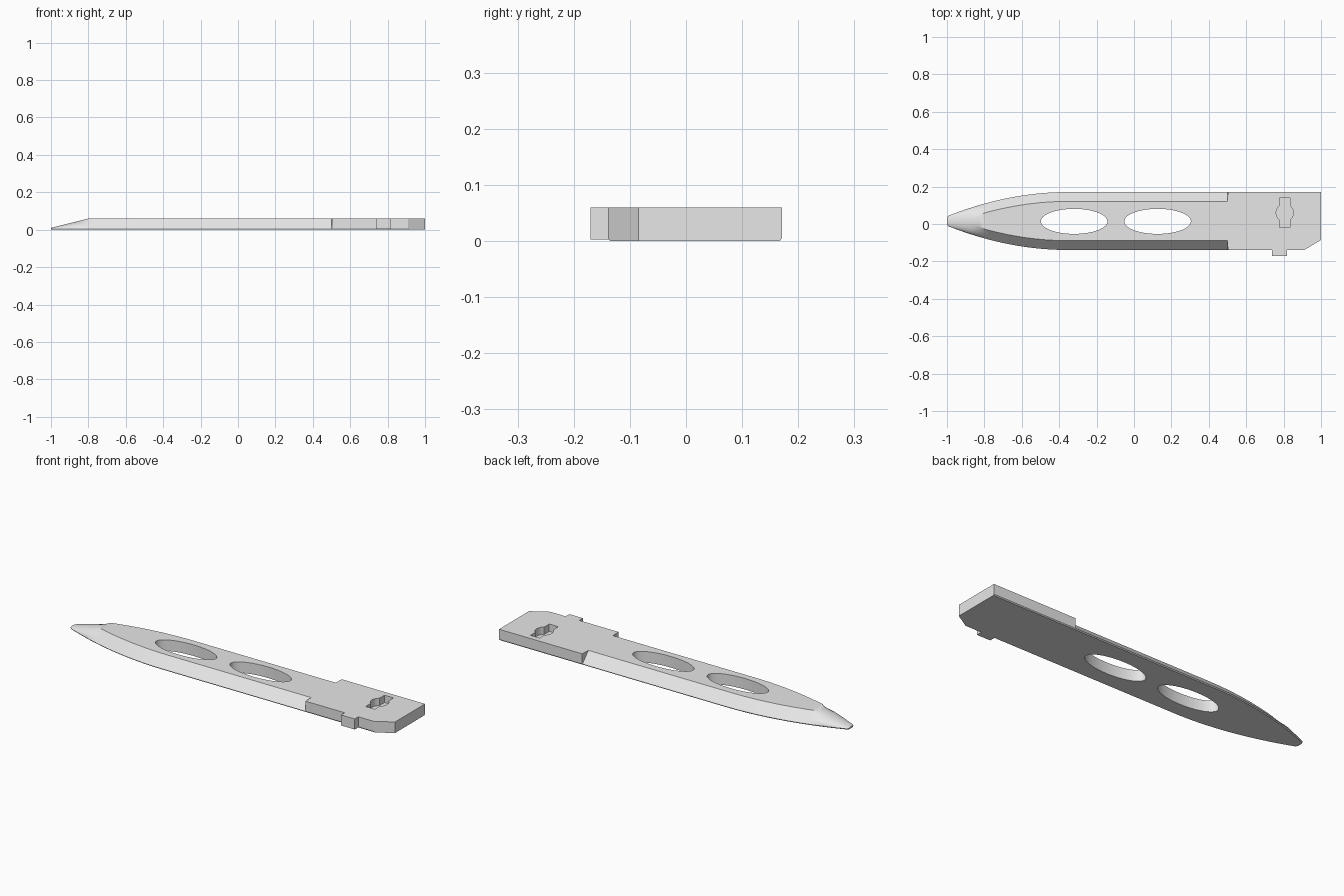
import bpy, bmesh, math

cube = bpy.data.objects.get("Cube")
if cube:
    bpy.data.objects.remove(cube, do_unlink=True)

MID = 0.016      # centre line of the blade in y
TOP = 0.06       # thickness
EDGE = 0.005     # height of the thin outer edge
STEPS = 6        # points up each bevel

steel = bpy.data.materials.new("plain_grey")
steel.use_nodes = True
steel.diffuse_color = (0.8, 0.8, 0.8, 1)
steel.node_tree.nodes["Principled BSDF"].inputs["Base Color"].default_value = (0.8, 0.8, 0.8, 1)


def make_object(name, bm):
    bmesh.ops.recalc_face_normals(bm, faces=bm.faces)
    mesh = bpy.data.meshes.new(name)
    bm.to_mesh(mesh)
    bm.free()
    mesh.materials.append(steel)
    obj = bpy.data.objects.new(name, mesh)
    bpy.context.collection.objects.link(obj)
    return obj


def prism(name, outline, z0, z1):
    bm = bmesh.new()
    low = [bm.verts.new((x, y, z0)) for x, y in outline]
    high = [bm.verts.new((x, y, z1)) for x, y in outline]
    bm.faces.new(low)
    bm.faces.new(high)
    for i in range(len(low)):
        j = (i + 1) % len(low)
        bm.faces.new((low[i], low[j], high[j], high[i]))
    return make_object(name, bm)


def ellipse(cx, cy, rx, ry, count=64):
    angles = [2 * math.pi * i / count for i in range(count)]
    return [(cx + rx * math.cos(a), cy + ry * math.sin(a)) for a in angles]


def cut(target, cutter):
    cutter.hide_render = True
    mod = target.modifiers.new("cut", "BOOLEAN")
    mod.operation = "DIFFERENCE"
    mod.solver = "EXACT"
    mod.object = cutter
    bpy.context.view_layer.objects.active = target
    bpy.ops.object.modifier_apply(modifier=mod.name)
    bpy.data.objects.remove(cutter, do_unlink=True)


def section(x):
    """Closed cross-section: flat base, thin edge, bevel, flat top."""
    u = max(0, (-0.35 - x) / 0.65)
    half = 0.155 - 0.13 * u * u
    if x < -0.999:
        half -= 0.006
    tip = min(1, max(0, (-0.8 - x) / 0.2))
    top = TOP - 0.05 * tip
    inner = half if x > 0.501 else max(0.004, half - 0.05)
    side = [(half - 0.004, 0)]
    for k in range(STEPS + 1):
        s = k / STEPS
        a = s * math.radians(82)
        flat_y, flat_z = half + (inner - half) * s, EDGE + (top - EDGE) * s
        round_y, round_z = half * math.cos(a), EDGE + (top - EDGE) * math.sin(a)
        r = min(1, tip * 3)
        side.append((flat_y + (round_y - flat_y) * r, flat_z + (round_z - flat_z) * r))
    ring = side + [(-y, z) for y, z in reversed(side)]
    return [(x, MID + y, z) for y, z in ring]


# Blade and tang, lofted along x
stations = [-1, -0.992] + [-0.975 + 0.025 * i for i in range(26)]
stations += [-0.1, 0.2, 0.5, 0.502, 0.75, 1]
bm = bmesh.new()
rings = [[bm.verts.new(p) for p in section(x)] for x in stations]
for a, b in zip(rings, rings[1:]):
    for i in range(len(a)):
        j = (i + 1) % len(a)
        bm.faces.new((a[i], a[j], b[j], b[i]))
bm.faces.new(rings[0])
bm.faces.new(rings[-1])
blade = make_object("blade", bm)

# Two oval holes through the blade
for cx in (-0.32, 0.126):
    cut(blade, prism("oval_cutter", ellipse(cx, 0.014, 0.178, 0.067), -0.1, 0.2))

# Clipped corner at the end of the tang
corner = [(0.91, -0.139), (1.0, -0.085), (1.1, -0.025), (1.1, -0.3), (0.91, -0.3)]
cut(blade, prism("corner_cutter", corner, -0.1, 0.2))

# Keyhole pocket: a narrow slot widened by a round middle
cx, cy, slot, radius = 0.806, 0.06, 0.027, 0.046
spread = math.acos(slot / radius)
arc = [-spread + 2 * spread * i / 12 for i in range(13)]
right = [(slot, -0.08)] + [(radius * math.cos(a), radius * math.sin(a)) for a in arc] + [(slot, 0.08)]
outline = right + [(-x, y) for x, y in reversed(right)]
cut(blade, prism("keyhole_cutter", [(cx + x, cy + y) for x, y in outline], 0.02, 0.2))

# Small locating tab on the side of the tang
tab = prism("side_tab", [(0.737, -0.17), (0.818, -0.17), (0.818, -0.137), (0.737, -0.137)], 0.003, TOP)

bpy.ops.object.select_all(action="DESELECT")
blade.select_set(True)
bpy.context.view_layer.objects.active = blade
bpy.ops.object.shade_smooth_by_angle(angle=math.radians(25))
